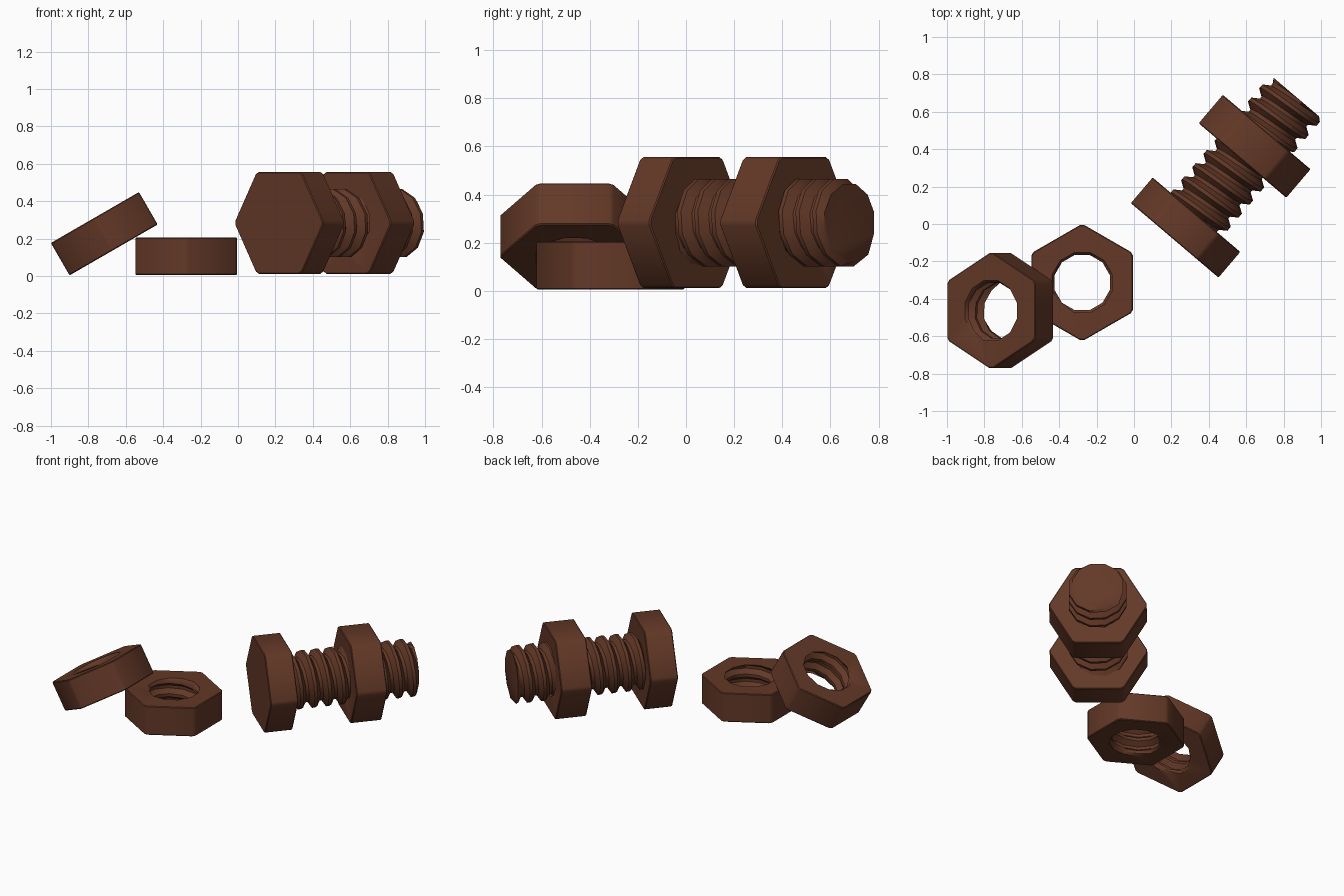
import bpy, bmesh, math
from mathutils import Matrix, Vector

if "Cube" in bpy.data.objects:
    bpy.data.objects.remove(bpy.data.objects["Cube"])

N = 12            # sides of every round part
PITCH = 0.092
APOTHEM, CORNER = 0.272, 0.3075   # hex half width, trimmed corner radius

rust = bpy.data.materials.new("rusty brown")
rust.diffuse_color = (0.125, 0.040, 0.020, 1)
rust.use_nodes = True
rust.node_tree.nodes["Principled BSDF"].inputs["Base Color"].default_value = rust.diffuse_color


def angle(j):
    return math.radians(30 * j + 15)


def thread(j, z0, z1, root, crest, end):
    """Points of one column of a helical thread, clamped to z0..z1."""
    pts = []
    turns = math.ceil((z1 - z0) / PITCH) + 2
    for k in range(-2, turns):
        for f, r in ((0, root), (0.22, root), (0.5, crest), (0.72, crest)):
            z = z0 + (k + f + j / N) * PITCH
            if z <= z0 + 0.004:
                z, r = z0, end
            elif z >= z1 - 0.004:
                z, r = z1, end
            pts.append((r * math.cos(angle(j)), r * math.sin(angle(j)), z))
    return pts


def hex_side(j, z0, z1):
    """Points of one column of a hexagon wall with trimmed corners."""
    half = math.acos(APOTHEM / CORNER)
    k = j // 2
    a = math.radians(60 * k) + (half if j % 2 == 0 else math.radians(60) - half)
    b = 0.005
    return [(r * math.cos(a), r * math.sin(a), z) for r, z in
            ((CORNER - b, z1), (CORNER, z1 - b), (CORNER, z0 + b), (CORNER - b, z0))]


def build(name, column, matrix, closed):
    """Skin neighbouring columns of points into a solid."""
    bm = bmesh.new()
    cols = [[bm.verts.new(p) for p in column(j)] for j in range(N + 1)]
    for a, b in zip(cols, cols[1:]):
        n = len(a)
        for i in range(n if closed else n - 1):
            m = (i + 1) % n
            bm.faces.new((a[i], b[i], b[m], a[m]))
    bmesh.ops.remove_doubles(bm, verts=bm.verts, dist=0.0005)
    bmesh.ops.holes_fill(bm, edges=[e for e in bm.edges if e.is_boundary], sides=0)
    bmesh.ops.recalc_face_normals(bm, faces=bm.faces)
    me = bpy.data.meshes.new(name)
    bm.to_mesh(me)
    bm.free()
    me.materials.append(rust)
    ob = bpy.data.objects.new(name, me)
    bpy.context.collection.objects.link(ob)
    ob.matrix_world = matrix
    bpy.ops.object.select_all(action='DESELECT')
    ob.select_set(True)
    bpy.context.view_layer.objects.active = ob
    bpy.ops.object.shade_smooth_by_angle(angle=math.radians(40))
    return ob


def nut(name, matrix):
    h = 0.1
    return build(name, lambda j: thread(j, -h, h, 0.187, 0.153, 0.166)
                 + hex_side(j, -h, h), matrix, True)


# bolt frame: local z runs along the shaft, local x points up
d = Vector((0.647, 0.762, 0)).normalized()
y = d.cross(Vector((0, 0, 1)))
bolt = Matrix(((0, y.x, d.x, 0.2175), (0, y.y, d.y, -0.0875),
               (1, 0, 0, 0.284), (0, 0, 0, 1)))

# bolt head, threaded shaft and the nut screwed on it
build("bolt_head", lambda j: hex_side(j, 0, 0.18), bolt, False)
build("bolt_shaft", lambda j: thread(j, 0.16, 1.005, 0.148, 0.188, 0.165), bolt, False)
nut("bolt_nut", bolt @ Matrix.Translation((0, 0, 0.66)))

# loose nuts: one flat, one leaning on it
nut("flat_nut", Matrix.Translation((-0.277, -0.313, 0.106)))
nut("leaning_nut", Matrix.Translation((-0.715, -0.463, 0.226))
    @ Matrix.Rotation(math.radians(-30), 4, 'Y'))
